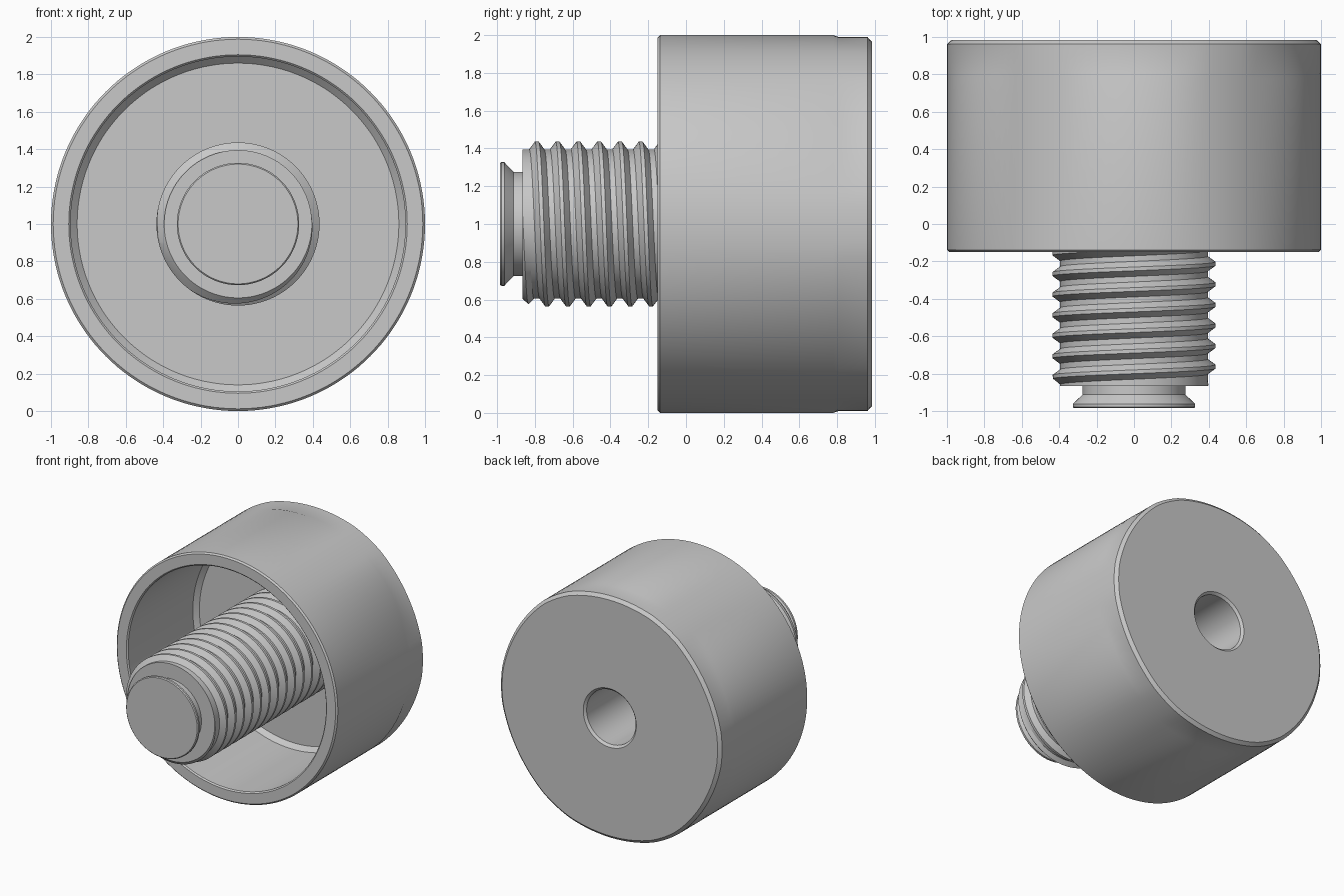
import bpy, bmesh, math

if "Cube" in bpy.data.objects:
    bpy.data.objects.remove(bpy.data.objects["Cube"])

SEG = 144
steel = bpy.data.materials.new("steel grey")
steel.diffuse_color = (0.58, 0.58, 0.58, 1)
steel.use_nodes = True
steel.node_tree.nodes["Principled BSDF"].inputs["Base Color"].default_value = steel.diffuse_color


def point(r, y, a):
    """Polar position around the y axis through z = 1; angle 0 is straight up."""
    return (r * math.sin(a), y, 1 + r * math.cos(a))


def finish(bm, name):
    bmesh.ops.remove_doubles(bm, verts=bm.verts, dist=1e-5)
    bmesh.ops.recalc_face_normals(bm, faces=bm.faces)
    me = bpy.data.meshes.new(name)
    bm.to_mesh(me)
    bm.free()
    me.materials.append(steel)
    ob = bpy.data.objects.new(name, me)
    bpy.context.collection.objects.link(ob)
    bpy.ops.object.select_all(action='DESELECT')
    ob.select_set(True)
    bpy.context.view_layer.objects.active = ob
    bpy.ops.object.shade_smooth_by_angle(angle=math.radians(25))
    return ob


def grid(bm, columns):
    cols = [[bm.verts.new(p) for p in c] for c in columns]
    for a, b in zip(cols, cols[1:]):
        for j in range(len(a) - 1):
            bm.faces.new((a[j], a[j + 1], b[j + 1], b[j]))
    return cols


def lathe(name, profile, shape=lambda r, y, a: r):
    bm = bmesh.new()
    angles = [2 * math.pi * i / SEG for i in range(SEG + 1)]
    grid(bm, [[point(shape(r, y, a), y, a) for r, y in profile] for a in angles])
    return finish(bm, name)


# Housing: deep cup with a chamfered rim, thick back wall and blind bore
def shallow_reliefs(r, y, a):
    """Six shallow reliefs around the back end of the outer wall."""
    if r < 0.9 or y < 0.79:
        return r
    off = (a + math.pi / 6) % (math.pi / 3) - math.pi / 6
    lobe = max(0, 1 - (off / math.radians(22)) ** 2)
    return r - 0.011 * lobe


lathe("housing", [
    (0, -0.02), (0.3, -0.02), (0.3, 0.73),              # sleeve inside the stud
    (0.86, 0.73), (0.895, 0.695), (0.895, -0.14),       # cavity
    (0.905, -0.15), (0.988, -0.15), (1, -0.138),        # rim
    (1, 0.78), (1, 0.81), (1, 0.962), (0.975, 0.985),   # outer wall
    (0.24, 0.985), (0.222, 0.967), (0.222, 0.05), (0, 0.03),  # bore
], shallow_reliefs)

# Threaded stud: right-hand helical thread, cut off flat at both ends
PITCH, ROOT, CREST, START, END = 0.11, 0.395, 0.436, -0.865, 0.735
TOOTH = [(-0.040, ROOT), (-0.010, CREST), (0.010, CREST), (0.040, ROOT)]
bm = bmesh.new()
columns = []
for i in range(SEG + 1):
    a = 2 * math.pi * i / SEG
    col = []
    for k in range(-3, 17):
        for dy, r in TOOTH:
            y = -0.79 + (k + i / SEG) * PITCH + dy
            y = min(max(y, START), END)
            r = min(r, ROOT + (y - START), ROOT + (END - y))
            col.append(point(r, y, a))
    columns.append(col)
grid(bm, columns)
bmesh.ops.remove_doubles(bm, verts=bm.verts, dist=1e-5)
bmesh.ops.dissolve_degenerate(bm, edges=bm.edges, dist=1e-6)
# end faces of the stud: front ring hidden behind the neck, back ring in the floor
for y, inner in ((START, 0.25), (END, 0.3)):
    angles = [2 * math.pi * i / SEG for i in range(SEG + 1)]
    grid(bm, [[point(ROOT, y, a), point(inner, y, a)] for a in angles])
finish(bm, "threaded_stud")

# Stud tip: narrow neck flaring out to a flat button
lathe("stud_tip", [
    (0, -0.985), (0.32, -0.985), (0.327, -0.978), (0.327, -0.962),
    (0.275, -0.912), (0.275, -0.84), (0, -0.84),
])
